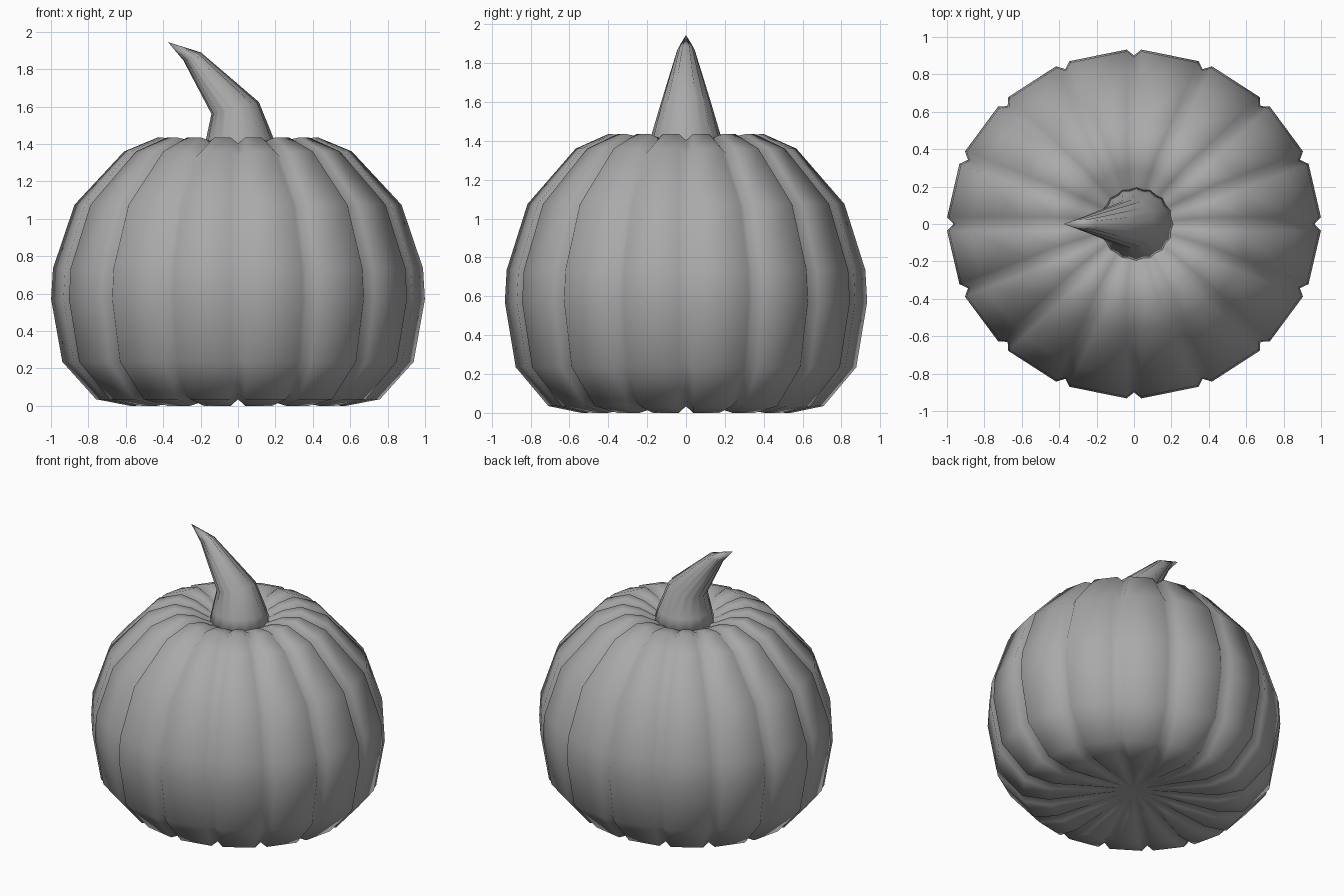
import bpy, bmesh
from math import sin, cos, pi
from mathutils import Vector

if "Cube" in bpy.data.objects:
    bpy.data.objects.remove(bpy.data.objects["Cube"])

# One dark grey for both parts
grey = bpy.data.materials.new("dark_grey")
grey.diffuse_color = (0.4, 0.4, 0.4, 1)
grey.use_nodes = True
grey.node_tree.nodes["Principled BSDF"].inputs["Base Color"].default_value = grey.diffuse_color


def loft(name, rings, bottom, top):
    """Skin closed rings of points, with a fan to an end point at both ends."""
    bm = bmesh.new()
    loops = [[bm.verts.new(p) for p in ring] for ring in rings]
    n = len(loops[0])
    lo, hi = bm.verts.new(bottom), bm.verts.new(top)
    for i in range(n):
        j = (i + 1) % n
        bm.faces.new((lo, loops[0][j], loops[0][i]))
        bm.faces.new((hi, loops[-1][i], loops[-1][j]))
        for a, b in zip(loops, loops[1:]):
            bm.faces.new((a[i], a[j], b[j], b[i]))
    bmesh.ops.recalc_face_normals(bm, faces=bm.faces)
    for f in bm.faces:
        f.smooth = True
    mesh = bpy.data.meshes.new(name)
    bm.to_mesh(mesh)
    bm.free()
    mesh.materials.append(grey)
    obj = bpy.data.objects.new(name, mesh)
    bpy.context.collection.objects.link(obj)
    return obj


# Pumpkin body: 16 wide ribs with narrow V grooves, slightly oval in plan
RIBS, HALF_WIDTH, OVAL = 16, 0.039, 0.933
# radius, height, groove depth
profile = [(0.28, 0.04, 0.012), (0.58, 0.0, 0.035), (0.76, 0.035, 0.035),
           (0.94, 0.235, 0.035), (1.0, 0.57, 0.035), (0.99, 0.735, 0.035),
           (0.875, 1.075, 0.035), (0.61, 1.36, 0.035), (0.43, 1.435, 0.033),
           (0.31, 1.415, 0.022), (0.2, 1.36, 0.006)]
rings = []
for k, (r, z, depth) in enumerate(profile):
    r0, z0, _ = profile[max(k - 1, 0)]
    r1, z1, _ = profile[min(k + 1, len(profile) - 1)]
    inward = Vector((-(z1 - z0), r1 - r0)).normalized()   # groove sinks along this
    half = min(HALF_WIDTH / r, 0.1)
    ring = []
    for i in range(RIBS):
        a = 2 * pi * i / RIBS
        for da, d in ((-half, 0), (0, depth), (half, 0)):
            rr = (r + inward.x * d) * (1 - 0.01 * sin(2 * a) ** 2)
            ring.append((rr * cos(a + da), OVAL * rr * sin(a + da), z + inward.y * d))
    rings.append(ring)
loft("pumpkin_body", rings, (0, 0, 0.08), (0, 0, 1.29))

# Stem: fluted, bent towards -x and ending in a point
# centre x, centre z, half width x, half width y, tilt (rise per x), flute valley
sections = [(0.015, 1.32, 0.205, 0.205, 0.0, 0.96),
            (0.01, 1.43, 0.18, 0.178, 0.0, 0.95),
            (-0.015, 1.592, 0.127, 0.13, 0.25, 0.91),
            (-0.245, 1.868, 0.047, 0.045, 0.45, 0.78)]
FLUTES = 16
stem_rings = []
for cx, cz, hx, hy, tilt, valley in sections:
    ring = []
    for i in range(FLUTES * 2):
        a = pi * i / FLUTES
        s = 1.0 if i % 2 == 0 else valley
        x = hx * s * cos(a)
        ring.append((cx + x, hy * s * sin(a), cz + tilt * x))
    stem_rings.append(ring)
loft("stem", stem_rings, (0.015, 0, 1.3), (-0.375, 0, 1.945))
